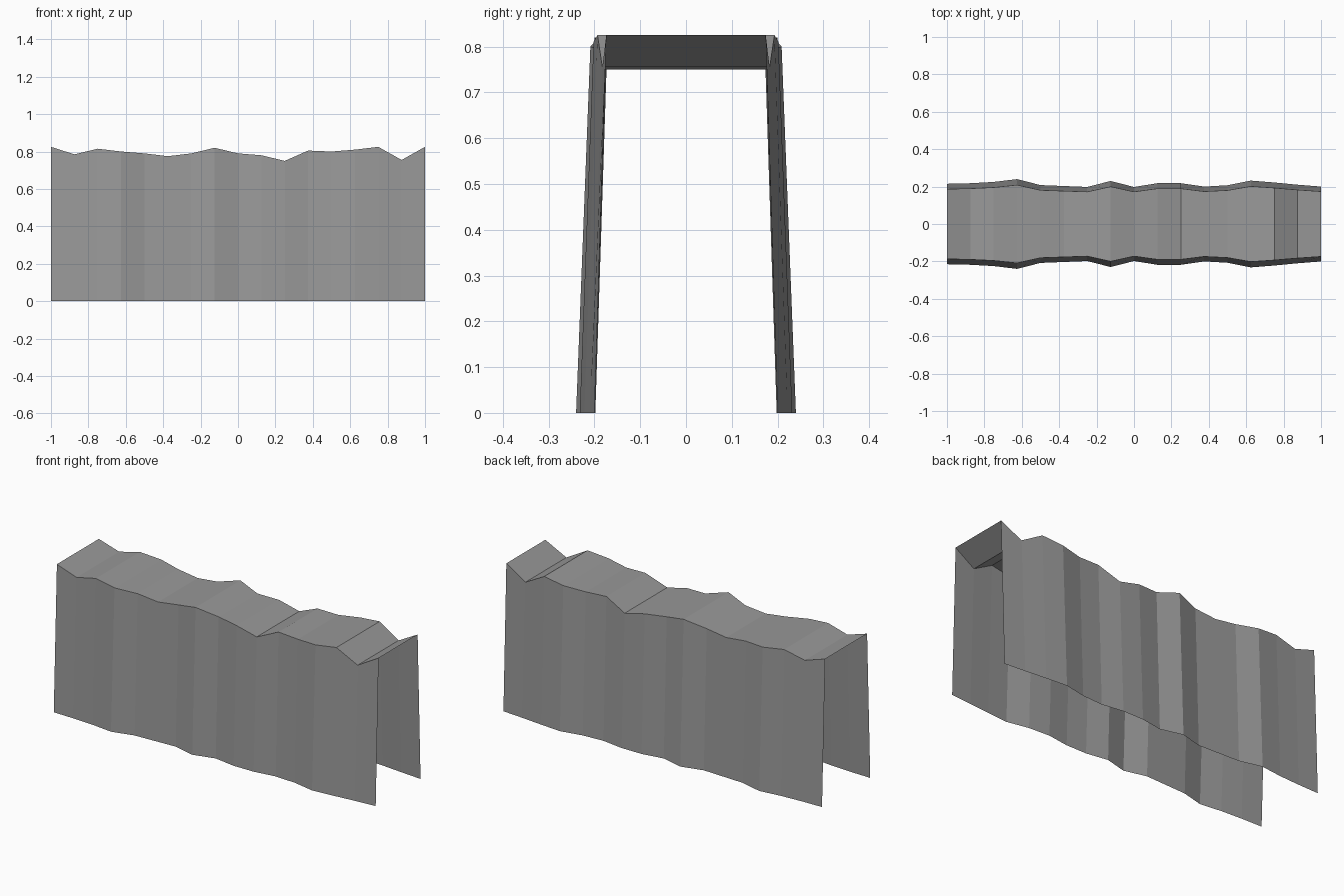
import bpy

if "Cube" in bpy.data.objects:
    bpy.data.objects.remove(bpy.data.objects["Cube"])

# Top edge height and foot half-width at evenly spaced stations along x
HEIGHTS = [0.825, 0.785, 0.815, 0.80, 0.79, 0.775, 0.79, 0.82, 0.79,
           0.78, 0.75, 0.805, 0.80, 0.81, 0.825, 0.755, 0.825]
FEET = [0.215, 0.218, 0.225, 0.24, 0.208, 0.203, 0.198, 0.23, 0.198,
        0.218, 0.218, 0.20, 0.207, 0.232, 0.222, 0.21, 0.20]
TAPER = 0.87  # the walls lean inward towards the top

grey = bpy.data.materials.new("stone_grey")
grey.diffuse_color = (0.32, 0.32, 0.32, 1)
grey.use_nodes = True
grey.node_tree.nodes["Principled BSDF"].inputs["Base Color"].default_value = grey.diffuse_color

# Open-ended wall shell: front wall, top and back wall lofted along x
verts, faces = [], []
for i, (h, w) in enumerate(zip(HEIGHTS, FEET)):
    x = -1 + i * 2 / (len(HEIGHTS) - 1)
    t = w * TAPER
    verts += [(x, -w, 0), (x, -t, h), (x, t, h), (x, w, 0)]
for i in range(len(HEIGHTS) - 1):
    for k in range(3):
        a = 4 * i + k
        faces.append((a, a + 4, a + 5, a + 1))

mesh = bpy.data.meshes.new("wall_shell")
mesh.from_pydata(verts, [], faces)
mesh.materials.append(grey)
wall = bpy.data.objects.new("wall_shell", mesh)
bpy.context.collection.objects.link(wall)
